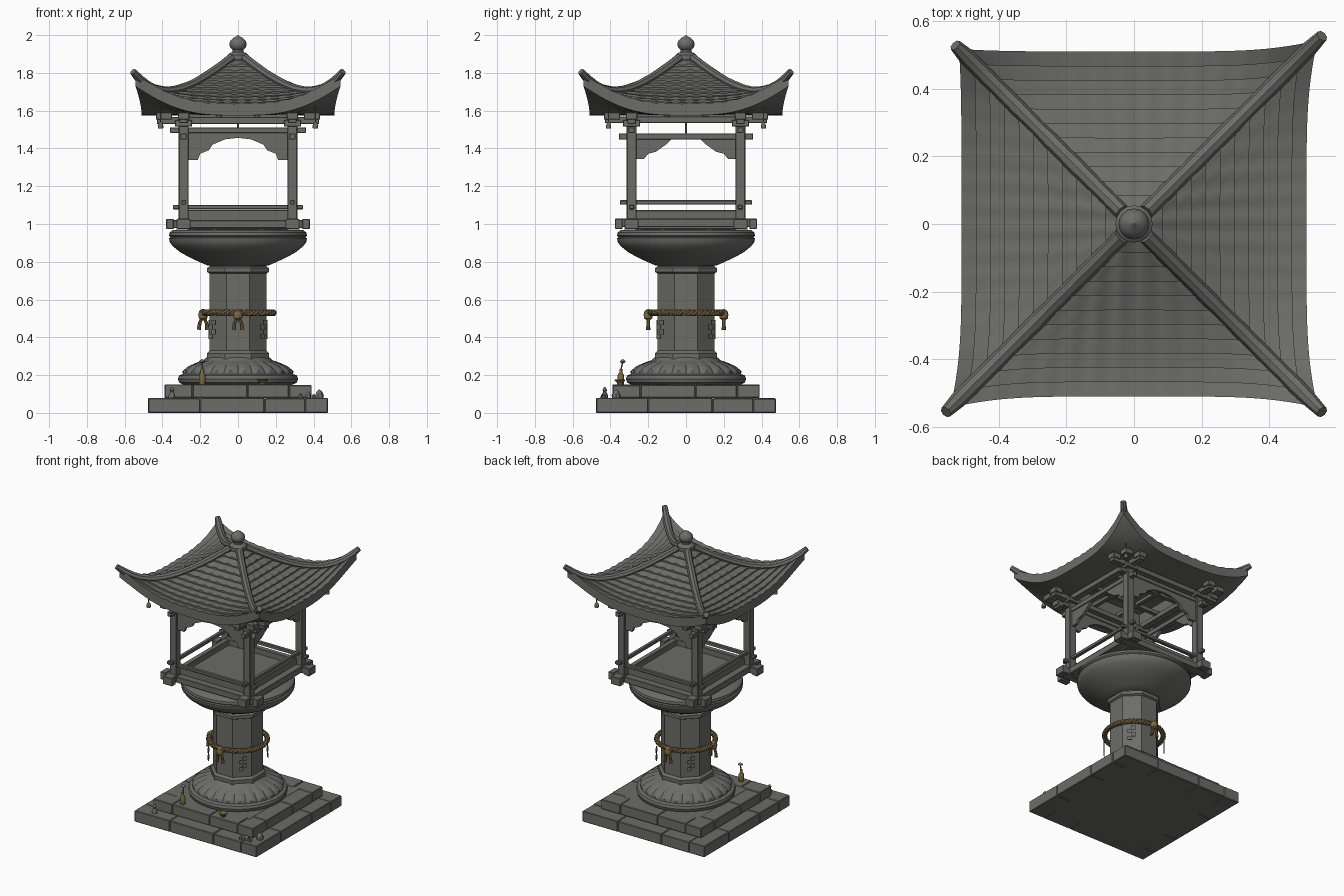
import bpy, bmesh, math, random
from mathutils import Vector, Matrix

if "Cube" in bpy.data.objects:
    bpy.data.objects.remove(bpy.data.objects["Cube"])
random.seed(4)
TAU = math.tau


def material(name, rgb):
    m = bpy.data.materials.new(name)
    m.use_nodes = True
    m.diffuse_color = (*rgb, 1)
    m.node_tree.nodes["Principled BSDF"].inputs["Base Color"].default_value = (*rgb, 1)
    return m


STONE = material("grey stone", (.15, .15, .14))
WOOD = material("weathered wood", (.145, .145, .135))
ROPE = material("straw rope", (.2, .14, .06))


def finish(bm, name, mat, smooth=False, bevel=0):
    bmesh.ops.recalc_face_normals(bm, faces=bm.faces)
    me = bpy.data.meshes.new(name)
    bm.to_mesh(me)
    bm.free()
    ob = bpy.data.objects.new(name, me)
    bpy.context.collection.objects.link(ob)
    me.materials.append(mat)
    if bevel:
        mod = ob.modifiers.new("worn edges", 'BEVEL')
        mod.width, mod.segments = bevel, 1
    if smooth:
        bpy.ops.object.select_all(action='DESELECT')
        ob.select_set(True)
        bpy.context.view_layer.objects.active = ob
        bpy.ops.object.shade_smooth_by_angle(angle=math.radians(35))
    return ob


def add_box(bm, x, y, z):
    """Add a box from (low, high) ranges."""
    size = [b - a for a, b in (x, y, z)]
    mid = [(a + b) / 2 for a, b in (x, y, z)]
    bmesh.ops.create_cube(bm, size=1, matrix=Matrix.Translation(mid) @ Matrix.Diagonal((*size, 1)))


def lathe(name, profile, sides, mat=STONE, centre=(0, 0), turn=0, groove=None, smooth=True):
    bm = bmesh.new()
    rings = []
    for r, z in profile:
        ring = []
        for i in range(sides):
            a = TAU * (i + turn) / sides
            q = r - (.014 if groove and i % 4 == 0 and groove[0] < z < groove[1] else 0)
            ring.append(bm.verts.new((centre[0] + q * math.cos(a), centre[1] + q * math.sin(a), z)))
        rings.append(ring)
    for lo, hi in zip(rings, rings[1:]):
        for i in range(sides):
            j = (i + 1) % sides
            bm.faces.new((lo[i], lo[j], hi[j], hi[i]))
    bm.faces.new(rings[0])
    bm.faces.new(rings[-1])
    return finish(bm, name, mat, smooth)


def tube(name, points, radius, mat, closed=False, sides=2, radii=None):
    cu = bpy.data.curves.new(name, 'CURVE')
    cu.dimensions, cu.bevel_depth, cu.bevel_resolution, cu.use_fill_caps = '3D', radius, sides, True
    sp = cu.splines.new('POLY')
    sp.points.add(len(points) - 1)
    for i, p in enumerate(points):
        sp.points[i].co = (*p, 1)
        sp.points[i].radius = radii[i] if radii else 1
    sp.use_cyclic_u = closed
    ob = bpy.data.objects.new(name, cu)
    bpy.context.collection.objects.link(ob)
    cu.materials.append(mat)
    bpy.ops.object.select_all(action='DESELECT')
    ob.select_set(True)
    bpy.context.view_layer.objects.active = ob
    bpy.ops.object.convert(target='MESH')
    bpy.ops.object.shade_smooth_by_angle(angle=math.radians(40))


# Stepped plinth: a core with a ring of separate blocks round it
def step(name, half, z0, z1, cuts):
    bm = bmesh.new()
    depth = .12
    add_box(bm, (-half + .1, half - .1), (-half + .1, half - .1), (z0, z1 - .003))
    for k in range(4):
        edges = [-half] + cuts + [half - depth]
        before = set(bm.verts)
        for a, b in zip(edges, edges[1:]):
            add_box(bm, (a + .001, b - .001), (-half, -half + depth), (z0, z1 - random.uniform(0, .005)))
        new = [v for v in bm.verts if v not in before]
        bmesh.ops.rotate(bm, verts=new, cent=(0, 0, 0), matrix=Matrix.Rotation(k * TAU / 4, 3, 'Z'))
    finish(bm, name, STONE, bevel=.004)


step("lower_step", .476, 0, .08, [-.2, .14])
step("upper_step", .39, .08, .152, [-.24, .05])

# Lotus pedestal, octagonal column and bowl
lathe("pedestal", [(.29, .15), (.312, .16), (.318, .18), (.312, .198), (.292, .205), (.294, .222),
                   (.262, .248), (.215, .268), (.18, .28), (.17, .292)], 96, groove=(.21, .27))
K = 1 / math.cos(math.pi / 8)
lathe("column", [(r * K, z) for r, z in [(.165, .285), (.165, .315), (.15, .33), (.15, .738), (.163, .745),
                 (.163, .768), (.15, .775), (.15, .79)]], 8, turn=.5, smooth=False)
lathe("bowl", [(.16, .78), (.2, .797), (.25, .82), (.305, .85), (.345, .882), (.362, .905), (.365, .925),
               (.356, .93), (.365, .938), (.362, .955), (.345, .968), (.3, .972)], 48)

# Twisted rope round the column
for strand in range(3):
    pts = []
    for i in range(288):
        a = TAU * i / 288
        b = 16 * a + strand * TAU / 3
        r = .187 + .009 * math.cos(b)
        pts.append((r * math.cos(a), r * math.sin(a), .53 + .009 * math.sin(b)))
    tube("rope_strand", pts, .009, ROPE, closed=True, sides=1)
for x, y in ((0, -.2), (-.185, -.04), (0, .2)):
    lathe("rope_knot", [(.008, .49), (.022, .5), (.026, .52), (.02, .54), (.005, .55)], 10, ROPE, (x, y))
    for side in (-1, 1):
        tube("tassel", [(x, y, .52), (x + side * .018, y, .475), (x + side * .022, y, .44)], .009, ROPE,
             radii=[.8, 1, 1.3])

# Folded paper streamers
for a in range(4):
    bm = bmesh.new()
    for i in range(4):
        off = .011 * (-1) ** i
        add_box(bm, (off - .014, off + .014), (-.194, -.19), (.49 - .025 * (i + 1), .49 - .025 * i + .003))
    ob = finish(bm, "paper_streamer", STONE)
    ob.rotation_euler.z = TAU * (a + .5) / 4

# Floor frame, tray, posts and rails
P = .288
bm = bmesh.new()
for s in (-1, 1):
    c = s * P
    add_box(bm, (-.38, .38), (c - .032, c + .032), (.978, 1.02))
    add_box(bm, (c - .032, c + .032), (-.375, .375), (.984, 1.028))
    for t in (-1, 1):
        add_box(bm, (s * .36 - .02, s * .36 + .02), (t * P - .037, t * P + .037), (.973, 1.026))
        add_box(bm, (t * P - .037, t * P + .037), (s * .355 - .02, s * .355 + .02), (.973, 1.026))
    add_box(bm, (-.27, .27), (s * .255 - .018, s * .255 + .018), (1.0, 1.075))
    add_box(bm, (s * .255 - .018, s * .255 + .018), (-.27, .27), (1.0, 1.073))
    add_box(bm, (-.345, .345), (c - .012, c + .012), (1.078, 1.1))
    add_box(bm, (c - .012, c + .012), (-.35, .35), (1.103, 1.126))
add_box(bm, (-.27, .27), (-.27, .27), (.972, 1.035))
finish(bm, "floor_frame", WOOD, bevel=.003)
bm = bmesh.new()
for sx in (-1, 1):
    for sy in (-1, 1):
        x, y = sx * P, sy * P
        add_box(bm, (x - .026, x + .026), (y - .026, y + .026), (1.0, 1.535))
finish(bm, "posts", WOOD, bevel=.003)

# Head beams, eave brackets and ceiling lattice
bm = bmesh.new()
for s in (-1, 1):
    c = s * P
    add_box(bm, (-.36, .36), (c - .016, c + .016), (1.482, 1.512))
    add_box(bm, (c - .016, c + .016), (-.355, .355), (1.447, 1.48))
    add_box(bm, (-.43, .43), (c - .022, c + .022), (1.53, 1.566))
    add_box(bm, (c - .022, c + .022), (-.43, .43), (1.534, 1.57))
    for t in (-1, 1):
        add_box(bm, (c - .045, c + .045), (t * P - .045, t * P + .045), (1.515, 1.55))
        for px, py in ((.405, P), (P, .405), (.38, .38)):
            add_box(bm, (s * px - .03, s * px + .03), (t * py - .03, t * py + .03), (1.552, 1.59))
    add_box(bm, (-P, P), (s * .1 - .014, s * .1 + .014), (1.56, 1.59))
    add_box(bm, (s * .1 - .014, s * .1 + .014), (-P, P), (1.56, 1.588))
add_box(bm, (-.005, .005), (-.005, .005), (1.48, 1.66))
finish(bm, "head_frame", WOOD, bevel=.003)

# Cut-out arches under the head beams
ARCH = [(.265, 1.485), (.265, 1.34), (.212, 1.34), (.2, 1.372), (.155, 1.39), (.135, 1.42), (.07, 1.448), (0, 1.456)]
BRACE = [(.265, 1.45), (.265, 1.345), (.222, 1.345), (.2, 1.372), (.16, 1.382), (.1, 1.425), (.075, 1.45)]
for s in (-1, 1):
    for name, outline, turn in (("arch", ARCH + [(0, 1.485)], 0), ("side_brace", BRACE, TAU / 4)):
        for mirror in (-1, 1):
            bm = bmesh.new()
            f = bm.faces.new([bm.verts.new((mirror * x, s * P - .01, z)) for x, z in outline])
            ext = bmesh.ops.extrude_face_region(bm, geom=[f])["geom"]
            bmesh.ops.translate(bm, vec=(0, .02, 0), verts=[v for v in ext if isinstance(v, bmesh.types.BMVert)])
            finish(bm, name, WOOD).rotation_euler.z = turn


# Flared roof; one corner is broken off
def roof_point(k, u, s, under=False):
    c = abs(s)
    spot = Matrix.Rotation(k * TAU / 4, 3, 'Z') @ Vector((s, -1, 0))
    broken = spot.x < -.01 and spot.y > .01
    reach = .51 * u * (1 + (.015 if broken else .065) * c ** 5 * u ** 3)
    lift = (.1 if broken else .155) * u ** 5 * c ** 3
    z = 1.575 if under else 1.9 - .272 * (1 - max(0, 1 - u) ** 1.55)
    if under and u < .565:
        z = 1.65
    return Vector((spot.x * reach, spot.y * reach, z + lift))


bm = bmesh.new()
COLS, ROWS = 48, 12
courses = []
for r in range(ROWS):
    courses += [(max(.002, r / ROWS), 0), ((r + 1) / ROWS, .011)]
lines = [(u, d, False) for u, d in courses]
lines += [(u, 0, True) for u in (1, .97, .9, .8, .7, .57, .56, .01)]
for k in range(4):
    grid = []
    for u, d, under in lines:
        row = []
        for i in range(COLS + 1):
            s = 2 * i / COLS - 1
            p = roof_point(k, u, s, under)
            wave = math.sin(s * u * 44) * .004 * (1 - s * s)
            p.z += d + (wave if d else 0)
            row.append(bm.verts.new(p))
        grid.append(row)
    for a, b in zip(grid, grid[1:]):
        for i in range(COLS):
            bm.faces.new((a[i], a[i + 1], b[i + 1], b[i]))
bmesh.ops.remove_doubles(bm, verts=bm.verts, dist=.0004)
finish(bm, "roof", STONE, smooth=True)
for k in range(4):
    us = [.07 + .95 * i / 16 for i in range(17)]
    path = [roof_point(k, u, -1) + Vector((0, 0, .008)) for u in us]
    tube("hip_ridge", path, .024, STONE, radii=[1 + random.uniform(-.06, .06) for _ in us[:-1]] + [.75])

# Finial
lathe("finial", [(.055, 1.87), (.055, 1.895), (.045, 1.905), (.028, 1.91), (.028, 1.922), (.04, 1.932),
                 (.046, 1.95), (.042, 1.968), (.025, 1.985), (.01, 1.993), (.003, 2.0)], 16)

# Bells under the eave corners
for x, y in ((-.41, -.41), (.41, -.41), (.41, .41)):
    lathe("corner_bell", [(.014, 1.505), (.015, 1.52), (.009, 1.535), (.003, 1.54), (.003, 1.62)], 10, WOOD, (x, y))

# Offerings and pebbles on the steps
lathe("bottle", [(.015, .15), (.017, .155), (.017, .2), (.008, .215), (.008, .232)], 12, ROPE, (-.19, -.345))
tube("sprig", [(-.19, -.345, .22), (-.188, -.34, .25), (-.192, -.332, .278)], .004, STONE)
lathe("sprig_leaves", [(.003, .262), (.018, .27), (.012, .278), (.002, .284)], 6, STONE, (-.19, -.335))
lathe("dish", [(.015, .15), (.015, .158), (.028, .172), (.028, .178)], 16, ROPE, (.13, -.35))
lathe("figurine", [(.018, .078), (.016, .1), (.008, .11), (.013, .122), (.004, .136)], 10, STONE, (-.35, -.43))
for x, y, r in ((.37, -.43, .016), (.33, -.44, .012), (.43, -.37, .022), (.4, -.435, .01)):
    lathe("pebble", [(r, .077), (r * 1.1, .08 + r * .6), (r * .6, .08 + r * 1.6), (.002, .08 + r * 2)], 7, STONE, (x, y))
